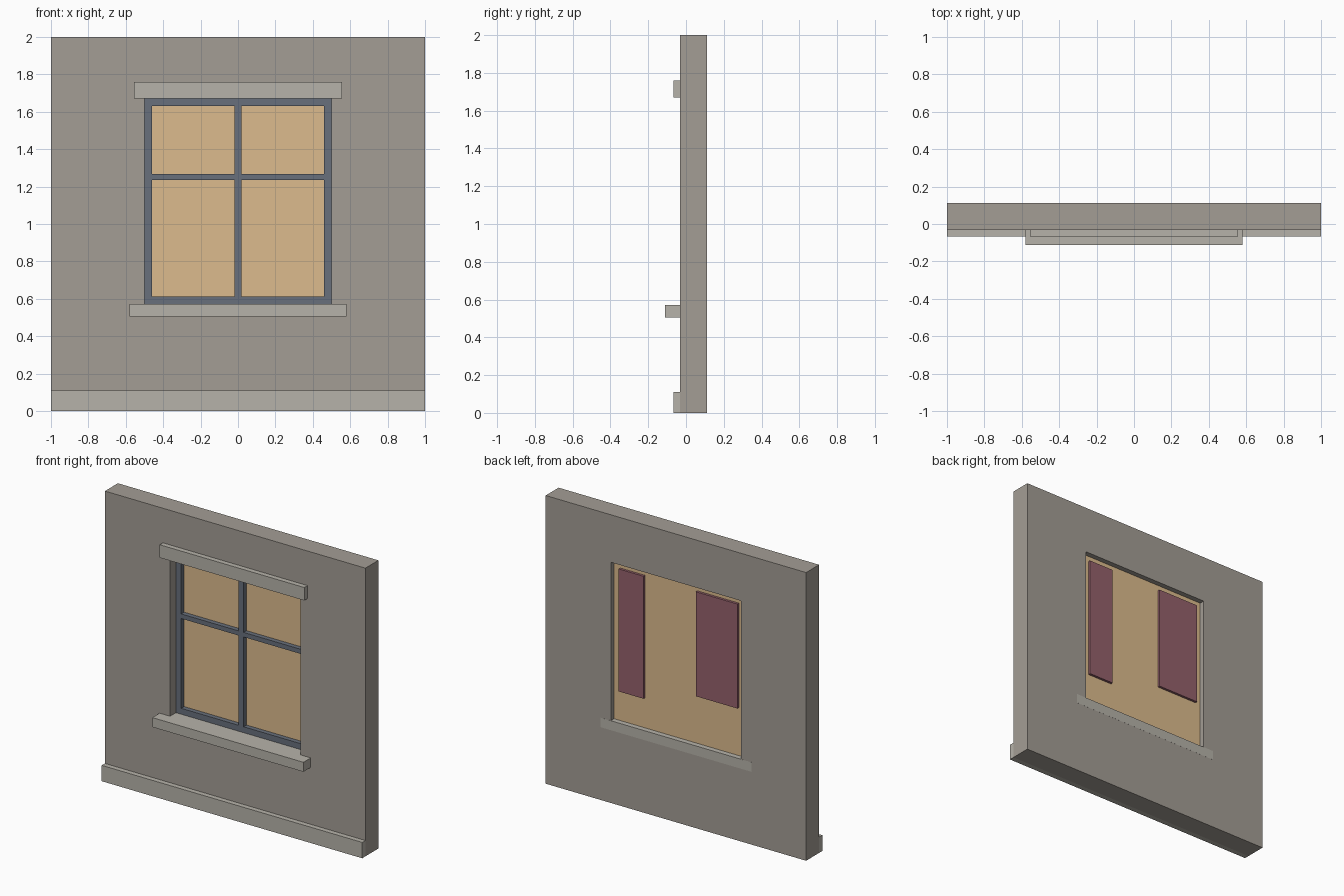
import bpy, bmesh

if "Cube" in bpy.data.objects:
    bpy.data.objects.remove(bpy.data.objects["Cube"])


def material(name, rgb):
    m = bpy.data.materials.new(name)
    m.diffuse_color = (*rgb, 1)
    m.use_nodes = True
    m.node_tree.nodes["Principled BSDF"].inputs["Base Color"].default_value = m.diffuse_color
    return m


WALL = material("wall_plaster", (0.37, 0.34, 0.30))
STONE = material("trim_stone", (0.47, 0.45, 0.40))
PAINT = material("frame_paint", (0.14, 0.16, 0.20))
PANE = material("lit_pane", (0.72, 0.50, 0.27))
CLOTH = material("curtain_cloth", (0.30, 0.12, 0.15))


def finish(name, bm, mat):
    bmesh.ops.recalc_face_normals(bm, faces=bm.faces)
    mesh = bpy.data.meshes.new(name)
    bm.to_mesh(mesh)
    bm.free()
    ob = bpy.data.objects.new(name, mesh)
    mesh.materials.append(mat)
    bpy.context.collection.objects.link(ob)
    return ob


def box(name, x, y, z, mat):
    """Box from (min, max) ranges."""
    bm = bmesh.new()
    bmesh.ops.create_cube(bm, size=1)
    for v in bm.verts:
        v.co = [r[0] if c < 0 else r[1] for c, r in zip(v.co, (x, y, z))]
    return finish(name, bm, mat)


def ring(name, outer, inner, y, mat):
    """Rectangular panel with a rectangular hole; rects are (x0, x1, z0, z1)."""
    bm = bmesh.new()

    def loop(r, depth):
        x0, x1, z0, z1 = r
        return [bm.verts.new((a, depth, b))
                for a, b in ((x0, z0), (x1, z0), (x1, z1), (x0, z1))]

    loops = [loop(outer, y[0]), loop(inner, y[0]), loop(inner, y[1]), loop(outer, y[1])]
    for k in range(4):
        a, b = loops[k], loops[(k + 1) % 4]
        for i in range(4):
            j = (i + 1) % 4
            bm.faces.new((a[i], a[j], b[j], b[i]))
    return finish(name, bm, mat)


FRONT, BACK = -0.031, 0.111
OPENING = (-0.5, 0.5, 0.57, 1.67)
FRAME_Y = (0.034, 0.066)

# Wall with window opening
ring("wall", (-1, 1, 0, 2), OPENING, (FRONT, BACK), WALL)

# Stone trim: plinth, through-wall sill, lintel
box("plinth", (-1, 1), (-0.066, FRONT), (0, 0.11), STONE)
box("sill", (-0.58, 0.58), (-0.111, BACK + 0.0005), (0.505, 0.571), STONE)
box("lintel", (-0.555, 0.555), (-0.066, FRONT + 0.02), (1.67, 1.76), STONE)

# Window frame and glazing bars
ring("window_frame", OPENING, (-0.46, 0.46, 0.612, 1.63), FRAME_Y, PAINT)
box("mullion", (-0.02, 0.02), FRAME_Y, (0.612, 1.63), PAINT)
for side, x in (("left", (-0.46, -0.02)), ("right", (0.02, 0.46))):
    box("transom_" + side, x, FRAME_Y, (1.235, 1.267), PAINT)

# Glowing pane behind the frame
box("pane", (-0.5, 0.5), (0.066, 0.075), (0.57, 1.67), PANE)

# Curtains behind the pane, of unequal width and drop
box("curtain_left", (-0.46, -0.14), (0.076, 0.093), (0.905, 1.63), CLOTH)
box("curtain_right", (0.26, 0.452), (0.076, 0.093), (0.78, 1.63), CLOTH)
